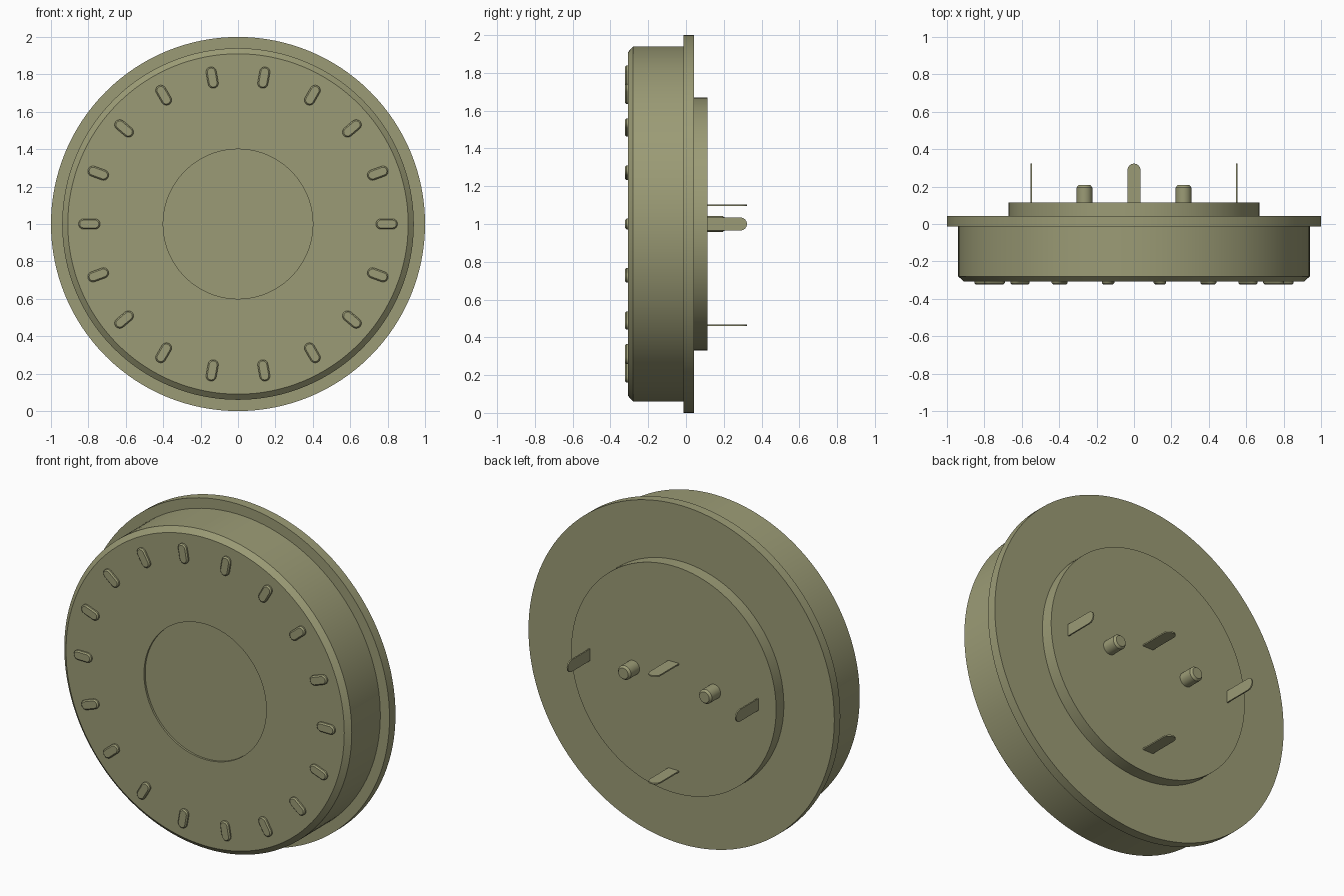
import bpy, bmesh
from math import sin, cos, pi, radians
from mathutils import Matrix, Vector

cube = bpy.data.objects.get("Cube")
if cube:
    bpy.data.objects.remove(cube, do_unlink=True)

olive = bpy.data.materials.new("olive")
olive.use_nodes = True
colour = (0.33, 0.33, 0.18, 1)
olive.diffuse_color = colour
olive.node_tree.nodes["Principled BSDF"].inputs["Base Color"].default_value = colour

CENTRE = Vector((0, 0, 1))


def skin(name, loops, matrix):
    """Bridge a stack of equal-length point loops and cap both ends."""
    bm = bmesh.new()
    rings = [[bm.verts.new(matrix @ Vector(p)) for p in loop] for loop in loops]
    n = len(rings[0])
    for a, b in zip(rings, rings[1:]):
        for i in range(n):
            j = (i + 1) % n
            bm.faces.new((a[i], a[j], b[j], b[i]))
    bm.faces.new(rings[0][::-1])
    bm.faces.new(rings[-1])
    bmesh.ops.recalc_face_normals(bm, faces=bm.faces)
    mesh = bpy.data.meshes.new(name)
    bm.to_mesh(mesh)
    bm.free()
    mesh.materials.append(olive)
    obj = bpy.data.objects.new(name, mesh)
    bpy.context.collection.objects.link(obj)
    bpy.ops.object.select_all(action='DESELECT')
    obj.select_set(True)
    bpy.context.view_layer.objects.active = obj
    bpy.ops.object.shade_smooth_by_angle(angle=radians(30))
    return obj


def lathe(name, profile, centre, sides):
    """Turn (radius, y) points about the y axis."""
    loops = [[(r * cos(2 * pi * i / sides), y, r * sin(2 * pi * i / sides))
              for i in range(sides)] for r, y in profile]
    return skin(name, loops, Matrix.Translation(centre))


def stadium(name, length, width, layers, matrix, steps=8):
    """Round-ended bar along local x, stacked from (height, inset) layers."""
    loops = []
    for height, inset in layers:
        loop = []
        for side in (1, -1):
            for k in range(steps + 1):
                a = -pi / 2 + pi * k / steps
                r = width / 2 - inset
                loop.append((side * ((length - width) / 2 + r * cos(a)),
                             side * r * sin(a), height))
        loops.append(loop)
    return skin(name, loops, matrix)


# Body: recessed front centre, chamfered drum, wide flange, raised back disc
lathe("body", [(0.4, -0.295), (0.4, -0.307), (0.91, -0.307), (0.94, -0.28),
               (0.94, -0.013), (1, -0.013), (1, 0.043), (0.67, 0.043),
               (0.67, 0.115)], CENTRE, 128)

# Ring of raised marks on the front
for i in range(18):
    place = (Matrix.Translation(CENTRE) @ Matrix.Rotation(-2 * pi * i / 18, 4, 'Y')
             @ Matrix.Translation((0.795, 0, 0)) @ Matrix.Rotation(pi / 2, 4, 'X'))
    stadium(f"front_mark_{i + 1}", 0.116, 0.056,
            [(0.3, 0), (0.316, 0), (0.323, 0.007)], place)

# Round pegs on the back
for side, x in (("left", 0.265), ("right", -0.265)):
    lathe(f"{side}_peg", [(0.042, 0.1), (0.042, 0.195), (0.032, 0.208)],
          CENTRE + Vector((x, 0, 0)), 32)

# Flat round-tipped blades on the back
along_y = Matrix.Rotation(pi / 2, 4, 'Z')
upright = Matrix.Rotation(pi / 2, 4, 'Y') @ along_y
for name, x, z, turn in (("left_blade", 0.55, 1, upright),
                         ("right_blade", -0.55, 1, upright),
                         ("upper_blade", 0, 1.1, along_y),
                         ("lower_blade", 0, 0.465, along_y)):
    stadium(name, 0.26, 0.07, [(-0.004, 0), (0.004, 0)],
            Matrix.Translation((x, 0.193, z)) @ turn)
